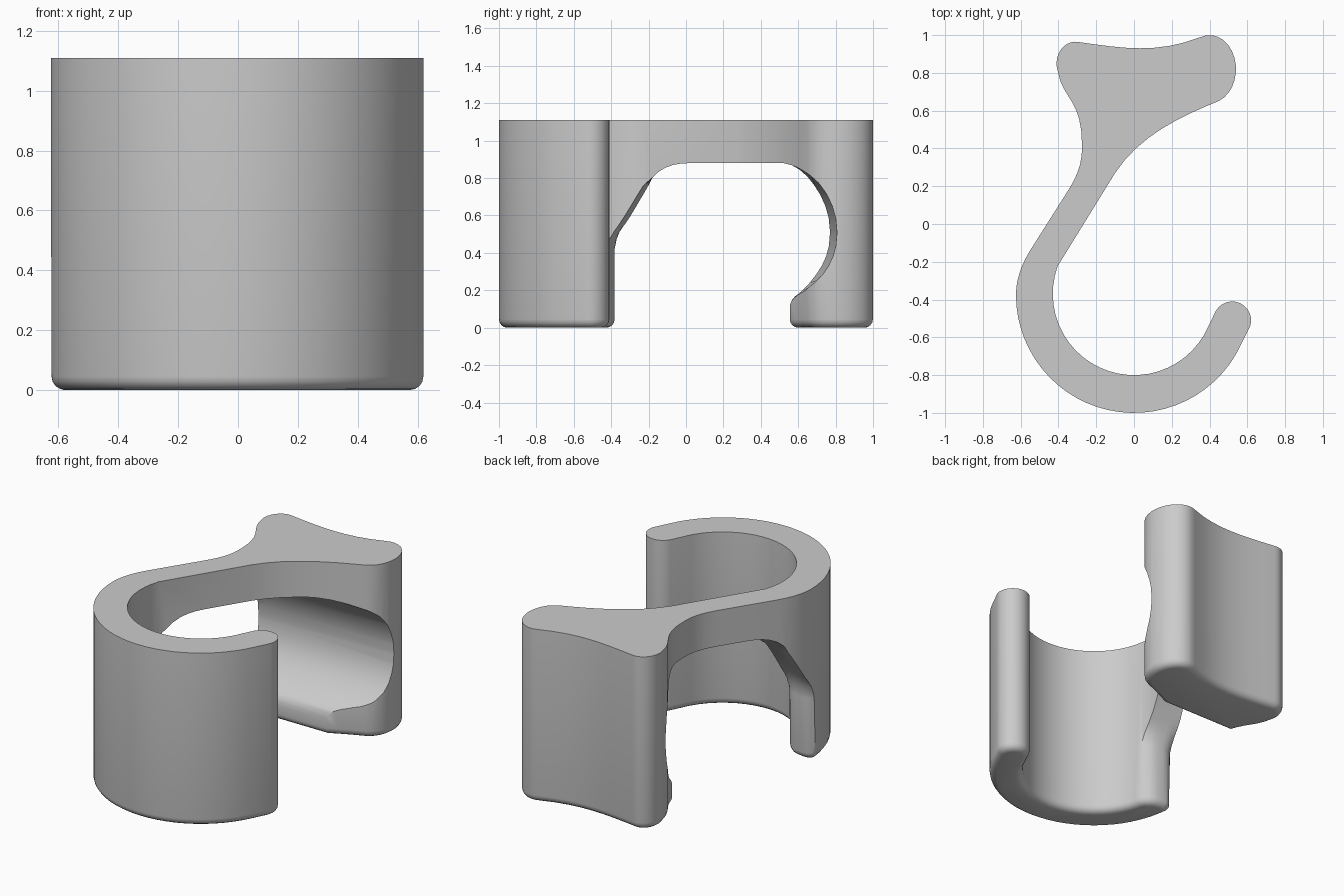
import bpy, bmesh
from math import sin, cos, radians

if "Cube" in bpy.data.objects:
    bpy.data.objects.remove(bpy.data.objects["Cube"], do_unlink=True)

HEIGHT = 1.11
FILLET = 0.045


def arc(cx, cy, rx, ry, start, end, steps):
    angles = [radians(start + (end - start) * i / steps) for i in range(steps + 1)]
    return [(cx + rx * cos(a), cy + ry * sin(a)) for a in angles]


def bezier(a, b, c, d, steps=8):
    result = []
    for i in range(steps + 1):
        t = i / steps
        s = 1 - t
        result.append(tuple(s**3 * p + 3 * s * s * t * q + 3 * s * t * t * r + t**3 * w
                            for p, q, r, w in zip(a, b, c, d)))
    return result


def loft(name, rings):
    """Closed solid through matching rings, with flat end caps."""
    bm = bmesh.new()
    loops = [[bm.verts.new(p) for p in ring] for ring in rings]
    count = len(loops[0])
    for low, high in zip(loops, loops[1:]):
        for i in range(count):
            j = (i + 1) % count
            bm.faces.new((low[i], low[j], high[j], high[i]))
    bm.faces.new(loops[0])
    bm.faces.new(loops[-1])
    bmesh.ops.recalc_face_normals(bm, faces=bm.faces)
    mesh = bpy.data.meshes.new(name)
    bm.to_mesh(mesh)
    bm.free()
    obj = bpy.data.objects.new(name, mesh)
    bpy.context.collection.objects.link(obj)
    return obj


# Plan outline: round hook, slanting arm, two-lobed back pad
tip = arc(0.52, -0.51, 0.1, 0.1, -20, 150, 12)
hook_inside = arc(0, -0.37, 0.43, 0.43, -30, -200, 24)
right_lobe = arc(0.4, 0.82, 0.14, 0.18, -70, 110, 14)
left_lobe = arc(-0.31, 0.85, 0.1, 0.115, 80, 200, 10)
hook_outside = arc(0, -0.375, 0.625, 0.625, 180, 335, 28)
arm_right, neck, arm_left = (-0.1, 0.27), (-0.275, 0.4), (-0.36, 0.16)
arm_foot = (-0.55, -0.14)

path = tip + hook_inside
path += bezier(arm_right, (0.03, 0.47), (0.25, 0.57), right_lobe[0])
path += right_lobe
path += bezier(right_lobe[-1], (0.12, 0.9), (-0.06, 0.93), left_lobe[0])
path += left_lobe
path += bezier(left_lobe[-1], (-0.38, 0.66), (-0.27, 0.66), neck)
path += bezier(neck, (-0.275, 0.31), (-0.31, 0.235), arm_left, 6)
path += bezier(arm_foot, (-0.6, -0.22), (-0.625, -0.3), hook_outside[0], 6)
path += hook_outside
outline = []
for p in path:
    if not outline or abs(p[0] - outline[-1][0]) + abs(p[1] - outline[-1][1]) > 0.001:
        outline.append(p)

hook = loft("hook_body", [[(x, y, z) for x, y in outline] for z in (0, HEIGHT)])

# Side profile of the opening under the arm
profile = [(-0.385, -0.1), (-0.385, 0.4)]
profile += bezier((-0.385, 0.42), (-0.38, 0.5), (-0.35, 0.54), (-0.31, 0.6), 4)
profile += bezier((-0.21, 0.76), (-0.15, 0.86), (-0.07, 0.88), (0.02, 0.88), 6)
profile += bezier((0.52, 0.88), (0.64, 0.87), (0.785, 0.7), (0.785, 0.52), 8)
profile += bezier((0.785, 0.5), (0.785, 0.37), (0.72, 0.28), (0.63, 0.2), 6)
profile += bezier((0.61, 0.185), (0.57, 0.16), (0.555, 0.14), (0.555, 0.1), 4)
profile += [(0.555, -0.1)]


def opening_ring(x):
    """Opening section at x, rounding the front leg and slanting the back wall."""
    u = max(-1.1, min(1.1, (x + 0.525) / 0.1))
    ring = []
    for y, z in profile:
        if y < -0.2:
            weight = max(0, min(1, (0.55 - z) / 0.2))
            y += 0.1 if x > 0 else -0.016 * u - 0.05 * weight * abs(u) ** 3
        elif z < 0.85 and y > 0.5:
            y += 0.04 * x * max(0, min(1, (y - 0.555) / 0.15))
        ring.append((x, y, z))
    return ring


stations = [-0.8, -0.635, -0.61, -0.58, -0.55, -0.5, -0.47, -0.44, -0.415, -0.3, 0.8]
cutter = loft("opening_cutter", [opening_ring(x) for x in stations])
cutter.hide_render = True

cut = hook.modifiers.new("opening", "BOOLEAN")
cut.operation = "DIFFERENCE"
cut.solver = "EXACT"
cut.object = cutter
bpy.context.view_layer.update()
evaluated = hook.evaluated_get(bpy.context.evaluated_depsgraph_get())
bm = bmesh.new()
bm.from_mesh(evaluated.to_mesh())
evaluated.to_mesh_clear()
hook.modifiers.clear()
bpy.data.objects.remove(cutter, do_unlink=True)

# Rounded lower rims of both feet
bmesh.ops.remove_doubles(bm, verts=bm.verts, dist=0.003)
rim = [e for e in bm.edges if all(v.co.z < 0.001 for v in e.verts)
       and len(e.link_faces) == 2 and e.calc_face_angle(0) > 1]
bmesh.ops.bevel(bm, geom=rim, offset=FILLET, offset_type="OFFSET", segments=4,
                profile=0.5, affect="EDGES", clamp_overlap=False)
bm.to_mesh(hook.data)
bm.free()

# Plain grey finish
grey = bpy.data.materials.new("plain_grey")
grey.use_nodes = True
colour = (0.6, 0.6, 0.6, 1)
grey.diffuse_color = colour
grey.node_tree.nodes["Principled BSDF"].inputs["Base Color"].default_value = colour
hook.data.materials.clear()
hook.data.materials.append(grey)

bpy.ops.object.select_all(action="DESELECT")
hook.select_set(True)
bpy.context.view_layer.objects.active = hook
bpy.ops.object.shade_smooth_by_angle(angle=radians(40))
